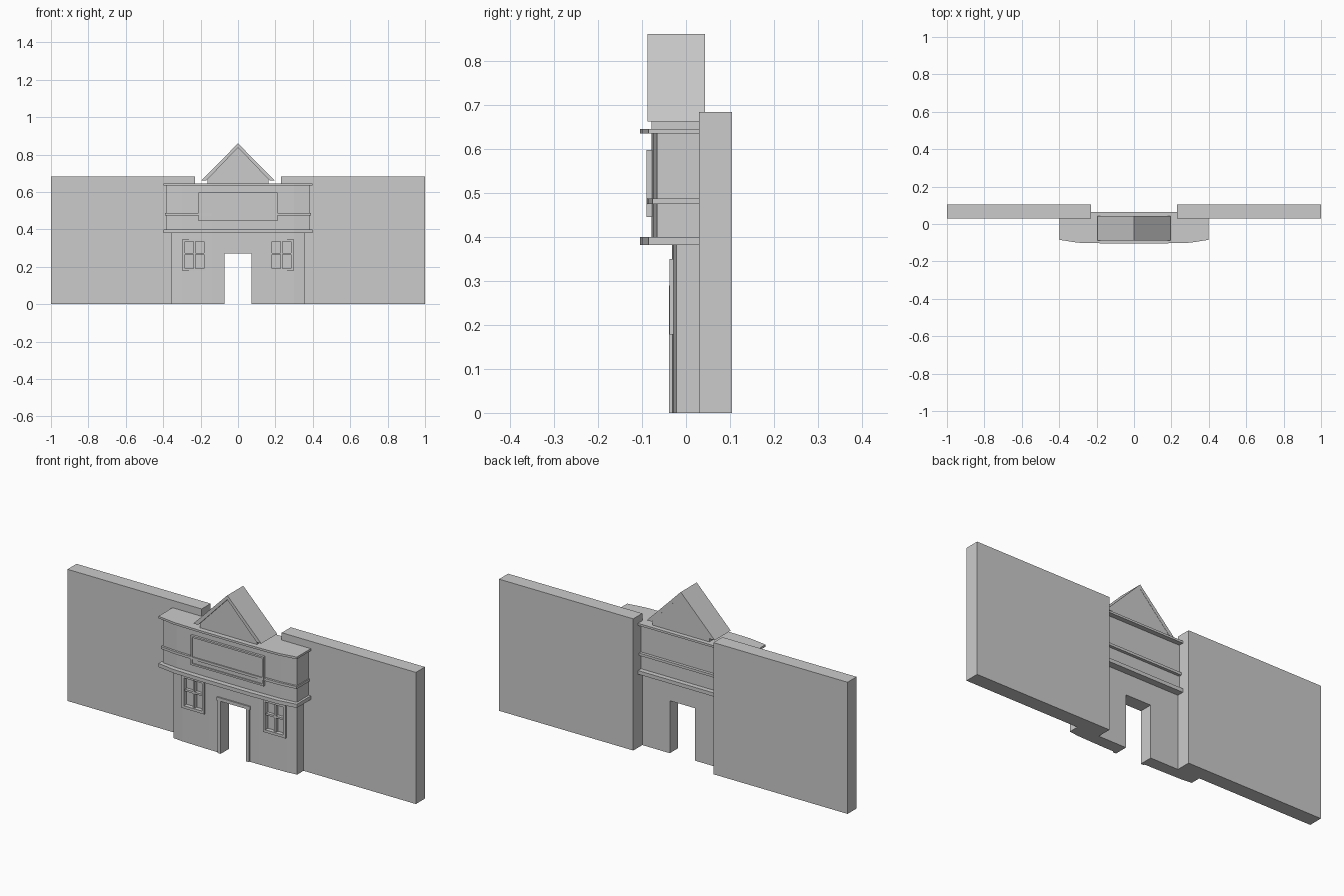
import bpy, bmesh
from mathutils import Vector

if "Cube" in bpy.data.objects:
    bpy.data.objects.remove(bpy.data.objects["Cube"])


def prism(name, pts, axis, lo, hi):
    """Extrude a 2D outline: axis 'z' uses (x, y) points, axis 'y' uses (x, z)."""
    bm = bmesh.new()
    place = (lambda p: (p[0], p[1], lo)) if axis == 'z' else (lambda p: (p[0], lo, p[1]))
    face = bm.faces.new([bm.verts.new(place(p)) for p in pts])
    ext = bmesh.ops.extrude_face_region(bm, geom=[face])
    shift = Vector((0, 0, hi - lo)) if axis == 'z' else Vector((0, hi - lo, 0))
    bmesh.ops.translate(bm, vec=shift, verts=[g for g in ext['geom'] if isinstance(g, bmesh.types.BMVert)])
    bmesh.ops.recalc_face_normals(bm, faces=bm.faces)
    mesh = bpy.data.meshes.new(name)
    bm.to_mesh(mesh)
    bm.free()
    ob = bpy.data.objects.new(name, mesh)
    bpy.context.collection.objects.link(ob)
    return ob


def box(name, x0, x1, y0, y1, z0, z1):
    return prism(name, [(x0, y0), (x1, y0), (x1, y1), (x0, y1)], 'z', z0, z1)


def bowed(name, hw, y_side, y_bend, y_mid, back, z0, z1):
    """Slab with a gently bowed front."""
    right = [(0.14, y_mid), (0.30, y_bend), (hw, y_side), (hw, back)]
    left = [(-x, y) for x, y in reversed(right)]
    return prism(name, left + right, 'z', z0, z1)


def frame(name, x0, x1, z0, z1, t, y0, y1):
    box(name + "_left", x0, x0 + t, y0, y1, z0, z1)
    box(name + "_right", x1 - t, x1, y0, y1, z0, z1)
    box(name + "_top", x0 + t, x1 - t, y0, y1, z1 - t, z1)
    box(name + "_bottom", x0 + t, x1 - t, y0, y1, z0, z0 + t)


def cut(target, cutter):
    mod = target.modifiers.new("cut", 'BOOLEAN')
    mod.operation = 'DIFFERENCE'
    mod.solver = 'EXACT'
    mod.object = cutter
    cutter.hide_render = True
    cutter.hide_set(True)


# Storey bodies
ground = bowed("ground_storey", 0.355, -0.022, -0.028, -0.032, 0.03, 0, 0.385)
bowed("upper_storey", 0.385, -0.066, -0.075, -0.078, 0.04, 0.385, 0.64)

# Cornices and middle moulding
bowed("lower_cornice", 0.397, -0.085, -0.10, -0.104, 0.065, 0.381, 0.40)
bowed("middle_moulding", 0.39, -0.076, -0.086, -0.09, 0.055, 0.474, 0.487)
bowed("top_cornice", 0.397, -0.085, -0.10, -0.104, 0.065, 0.634, 0.645)

# Doorway and its trim
cut(ground, box("door_cutter", -0.072, 0.072, -0.2, 0.2, -0.1, 0.272))
for s in (-1, 1):
    a, b = sorted((s * 0.072, s * 0.09))
    box("door_jamb", a, b, -0.039, -0.02, 0, 0.274)
box("door_lintel", -0.095, 0.095, -0.039, -0.02, 0.272, 0.289)

# Windows, flanking walls
for s in (-1, 1):
    x0, x1 = sorted((s * 0.168, s * 0.298))
    mid = (x0 + x1) / 2
    cut(ground, box("window_cutter", x0 + 0.012, x1 - 0.012, -0.2, -0.012, 0.19, 0.338))
    frame("window_frame", x0, x1, 0.178, 0.35, 0.014, -0.037, -0.018)
    box("window_mullion", mid - 0.005, mid + 0.005, -0.03, -0.011, 0.19, 0.338)
    box("window_crossbar", x0 + 0.012, x1 - 0.012, -0.029, -0.011, 0.265, 0.275)
    w0, w1 = sorted((s * 0.23, s * 1.0))
    box("side_wall", w0, w1, 0.03, 0.104, 0, 0.683)

# Blank sign board with raised rim
box("sign_panel", -0.205, 0.205, -0.084, -0.07, 0.45, 0.59)
frame("sign_rim", -0.21, 0.21, 0.445, 0.597, 0.009, -0.09, -0.07)

# Gable and pitched roof
prism("gable", [(-0.163, 0.642), (0.163, 0.642), (0.163, 0.667), (0, 0.845), (-0.163, 0.667)], 'y', -0.078, 0.042)
prism("roof", [(-0.195, 0.662), (-0.168, 0.662), (0, 0.838), (0.168, 0.662), (0.195, 0.662), (0, 0.86)],
      'y', -0.088, 0.043)
